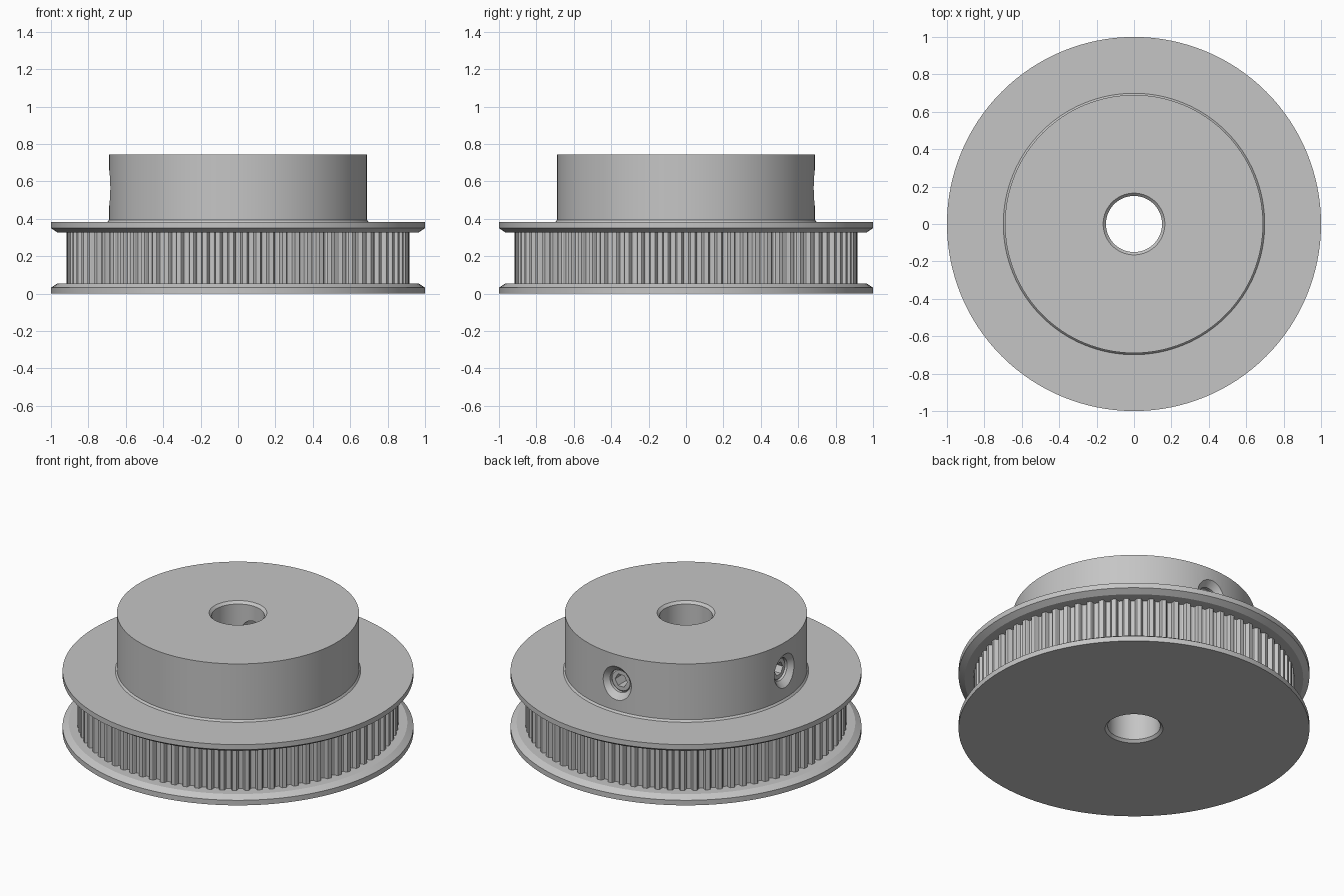
import bpy, bmesh, math
from mathutils import Matrix

cube = bpy.data.objects.get("Cube")
if cube:
    bpy.data.objects.remove(cube, do_unlink=True)

metal = bpy.data.materials.new("grey_metal")
metal.use_nodes = True
GREY = (0.56, 0.56, 0.56, 1)
metal.diffuse_color = GREY
metal.node_tree.nodes["Principled BSDF"].inputs["Base Color"].default_value = GREY


def finish(name, bm, matrix=None):
    bmesh.ops.recalc_face_normals(bm, faces=bm.faces)
    if matrix:
        bm.transform(matrix)
    mesh = bpy.data.meshes.new(name)
    bm.to_mesh(mesh)
    bm.free()
    mesh.materials.append(metal)
    obj = bpy.data.objects.new(name, mesh)
    bpy.context.collection.objects.link(obj)
    return obj


def lathe(name, profile, segments=128, matrix=None):
    """Turn a closed (radius, height) profile around z."""
    bm = bmesh.new()
    verts = [bm.verts.new((r, 0, z)) for r, z in profile]
    edges = [bm.edges.new((v, verts[i - 1])) for i, v in enumerate(verts)]
    bmesh.ops.spin(bm, geom=verts + edges, cent=(0, 0, 0), axis=(0, 0, 1),
                   angle=math.tau, steps=segments, use_duplicate=False)
    bmesh.ops.remove_doubles(bm, verts=bm.verts, dist=1e-5)
    return finish(name, bm, matrix)


def cut(target, cutter):
    mod = target.modifiers.new("cut", 'BOOLEAN')
    mod.operation = 'DIFFERENCE'
    mod.solver = 'EXACT'
    mod.object = cutter
    bpy.context.view_layer.objects.active = target
    bpy.ops.object.modifier_apply(modifier=mod.name)
    bpy.data.objects.remove(cutter, do_unlink=True)


HUB_R, SEAM_R, TIP_R, ROOT_R = 0.69, 0.817, 0.916, 0.889
BORE_R, BORE_RIM = 0.15, 0.165
HEIGHT, FLANGE_TOP, FLANGE = 0.745, 0.382, 0.055
LIP_R, EDGE = 0.965, 0.032

# Hub and inner core with the chamfered bore
c = BORE_RIM - BORE_R
hub = lathe("hub", [
    (BORE_RIM, 0), (SEAM_R, 0), (SEAM_R, 0.35), (HUB_R, 0.35),
    (HUB_R, HEIGHT), (BORE_RIM, HEIGHT), (BORE_R, HEIGHT - c), (BORE_R, c)])

# Belt flanges with bevelled inner lips
lower = lathe("lower_flange", [
    (SEAM_R, 0), (1, 0), (1, EDGE), (LIP_R, FLANGE), (SEAM_R, FLANGE)])
upper = lathe("upper_flange", [
    (HUB_R, FLANGE_TOP - FLANGE), (LIP_R, FLANGE_TOP - FLANGE),
    (1, FLANGE_TOP - EDGE), (1, FLANGE_TOP),
    (HUB_R + 0.009, FLANGE_TOP), (HUB_R, FLANGE_TOP + 0.012)])


# Toothed belt ring
def toothed_ring(teeth=80):
    mid = (TIP_R + ROOT_R) / 2
    groove = [(-0.026, TIP_R), (-0.022, TIP_R - 0.004), (-0.019, mid),
              (-0.015, ROOT_R + 0.004), (-0.008, ROOT_R)]
    groove += [(-a, r) for a, r in reversed(groove)]
    points = [(math.tau * i / teeth + a, r) for i in range(teeth) for a, r in groove]
    bm = bmesh.new()

    def loop(z, radius=None):
        return [bm.verts.new(((radius or r) * math.cos(a), (radius or r) * math.sin(a), z))
                for a, r in points]

    low, high = FLANGE - 0.005, FLANGE_TOP - FLANGE + 0.005
    loops = [loop(low), loop(high), loop(high, SEAM_R), loop(low, SEAM_R)]
    for k in range(4):
        a, b = loops[k - 1], loops[k]
        for i in range(len(a)):
            bm.faces.new((a[i - 1], a[i], b[i], b[i - 1]))
    return finish("belt_teeth", bm)


parts = [hub, lower, upper, toothed_ring()]

# Countersunk side holes holding hex socket screws, on the back and the -x side
HOLE_R, HOLE_Z, SINK = 0.07, 0.565, 0.655
for side, turn in (("back", 0), ("side", math.pi / 2)):
    outward = (Matrix.Translation((0, 0, HOLE_Z)) @ Matrix.Rotation(turn, 4, 'Z')
               @ Matrix.Rotation(-math.pi / 2, 4, 'X'))
    cut(hub, lathe("hole_cutter", [
        (0, 0.1), (HOLE_R, 0.1), (HOLE_R, SINK), (0.105, 0.69), (0.105, 0.8), (0, 0.8)],
        48, outward))
    screw = lathe("set_screw_" + side, [
        (0, 0.4), (0.055, 0.4), (0.0695, 0.415), (0.0695, 0.638),
        (0.062, 0.645), (0, 0.645)], 48, outward)
    cut(screw, lathe("socket_cutter", [
        (0, 0.56), (0.042, 0.56), (0.042, 0.7), (0, 0.7)], 6, outward))
    parts.append(screw)

bpy.ops.object.select_all(action='DESELECT')
for obj in parts:
    obj.select_set(True)
bpy.context.view_layer.objects.active = hub
bpy.ops.object.shade_smooth_by_angle(angle=math.radians(25))
